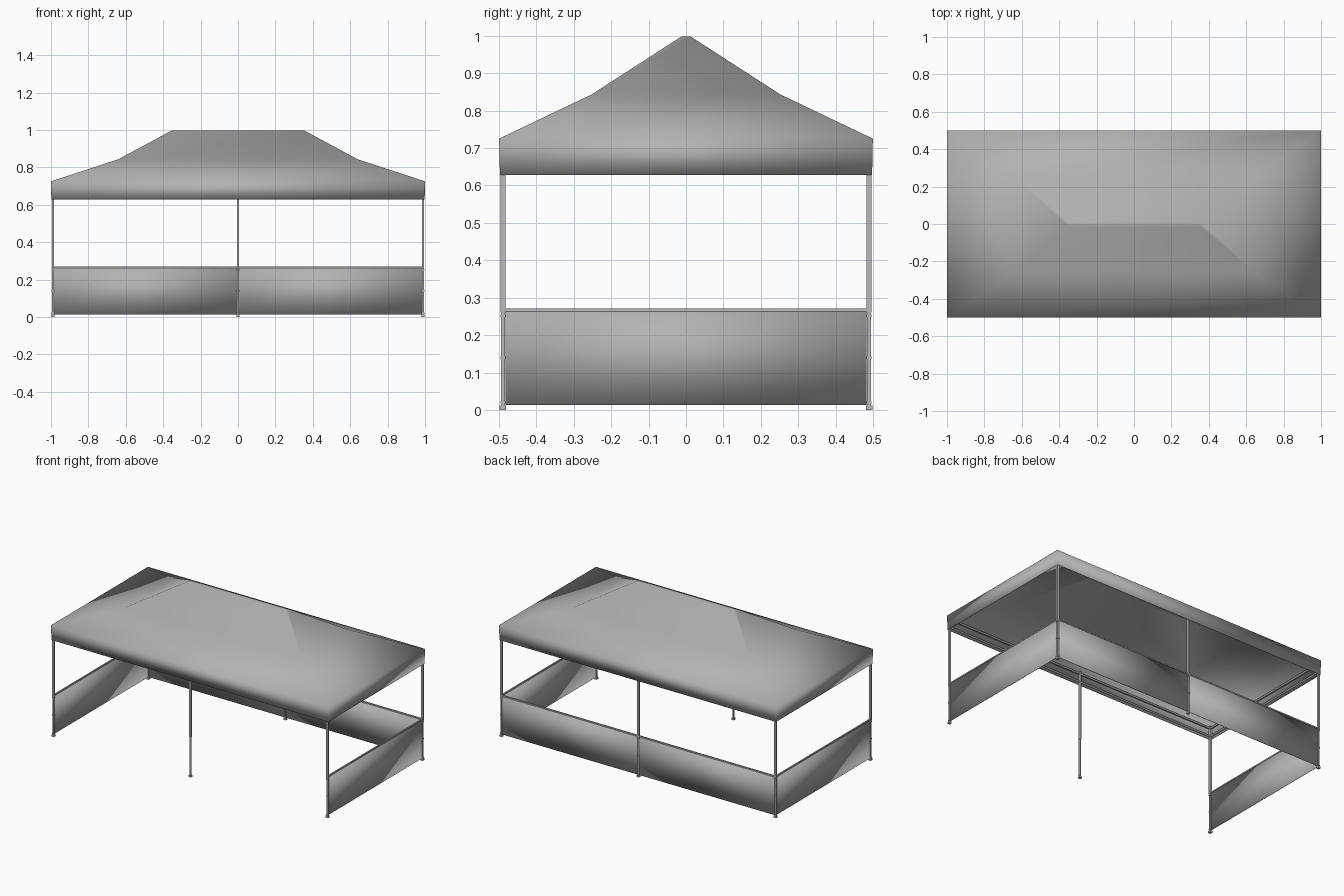
import bpy, bmesh

if "Cube" in bpy.data.objects:
    bpy.data.objects.remove(bpy.data.objects["Cube"])

def material(name, v):
    m = bpy.data.materials.new(name)
    m.diffuse_color = (v, v, v, 1)
    m.use_nodes = True
    m.node_tree.nodes["Principled BSDF"].inputs["Base Color"].default_value = m.diffuse_color
    return m

FABRIC = material("grey_fabric", 0.45)
METAL = material("grey_metal", 0.5)

def box(name, x0, x1, y0, y1, z0, z1, mat=METAL, smooth=False):
    bm = bmesh.new()
    bmesh.ops.create_cube(bm, size=1)
    for v in bm.verts:
        v.co = ((x0 + x1) / 2 + v.co.x * (x1 - x0),
                (y0 + y1) / 2 + v.co.y * (y1 - y0),
                (z0 + z1) / 2 + v.co.z * (z1 - z0))
    return finish(name, bm, mat, smooth)

def post(name, x, y, w, z0, z1):
    return box(name, x - w / 2, x + w / 2, y - w / 2, y + w / 2, z0, z1)

def finish(name, bm, mat, smooth):
    for f in bm.faces:
        f.smooth = smooth
    me = bpy.data.meshes.new(name)
    bm.to_mesh(me)
    bm.free()
    me.materials.append(mat)
    ob = bpy.data.objects.new(name, me)
    bpy.context.collection.objects.link(ob)
    return ob

# Fabric roof: stacked rectangles (half x, half y, z) from valance hem to ridge
levels = [(0.998, 0.497, 0.628), (1.0, 0.499, 0.725),
          (0.64, 0.252, 0.843), (0.352, 0.012, 0.998)]
bm = bmesh.new()
rings = [[bm.verts.new((sx * a, sy * b, z))
          for sx, sy in ((-1, -1), (1, -1), (1, 1), (-1, 1))]
         for a, b, z in levels]
for low, high in zip(rings, rings[1:]):
    for i in range(4):
        j = (i + 1) % 4
        bm.faces.new((low[i], low[j], high[j], high[i]))
bm.faces.new(rings[-1])
roof = finish("canopy_roof", bm, FABRIC, True)
mod = roof.modifiers.new("fabric_thickness", 'SOLIDIFY')
mod.thickness = 0.003
mod.offset = -1

# Legs with feet and wall clamps
LX, LY, W = 0.989, 0.489, 0.013
for side, y in (("front", -LY), ("back", LY)):
    for pos, x in (("left", -LX), ("middle", 0), ("right", LX)):
        tag = f"{side}_{pos}"
        post(f"{tag}_upper_leg", x, y, W, 0.26, 0.715)
        post(f"{tag}_lower_leg", x, y, 0.010, 0.008, 0.26)
        post(f"{tag}_foot", x, y, 0.017, 0.0, 0.012)
        if tag != "front_middle":
            for k, z in enumerate((0.02, 0.14, 0.252)):
                post(f"{tag}_clamp_{k}", x, y, 0.014, z - 0.003, z + 0.003)

# Eave rails just inside the valance
R = 0.005
for k, z in enumerate((0.645, 0.7)):
    for side, s in (("front", -1), ("back", 1)):
        box(f"{side}_eave_rail_{k}", -LX, LX, s * LY - R, s * LY + R, z - R, z + R)
    for side, s in (("left", -1), ("right", 1)):
        box(f"{side}_eave_rail_{k}", s * LX - R, s * LX + R, -LY, LY, z - R, z + R)

# Half walls and top bars: two bays at the back, one on each end
T, Z0, Z1 = 0.0015, 0.014, 0.271
for side, s in (("left", -1), ("right", 1)):
    a, b = sorted((s * 0.006, s * 0.983))
    box(f"back_{side}_wall", a, b, LY - T, LY + T, Z0, Z1, FABRIC, True)
    box(f"back_{side}_wall_bar", a, b, LY - 0.004, LY + 0.004, 0.263, Z1)
    x = s * LX
    box(f"{side}_wall", x - T, x + T, -0.482, 0.482, Z0, Z1, FABRIC, True)
    box(f"{side}_wall_bar", x - 0.004, x + 0.004, -0.482, 0.482, 0.263, Z1)
